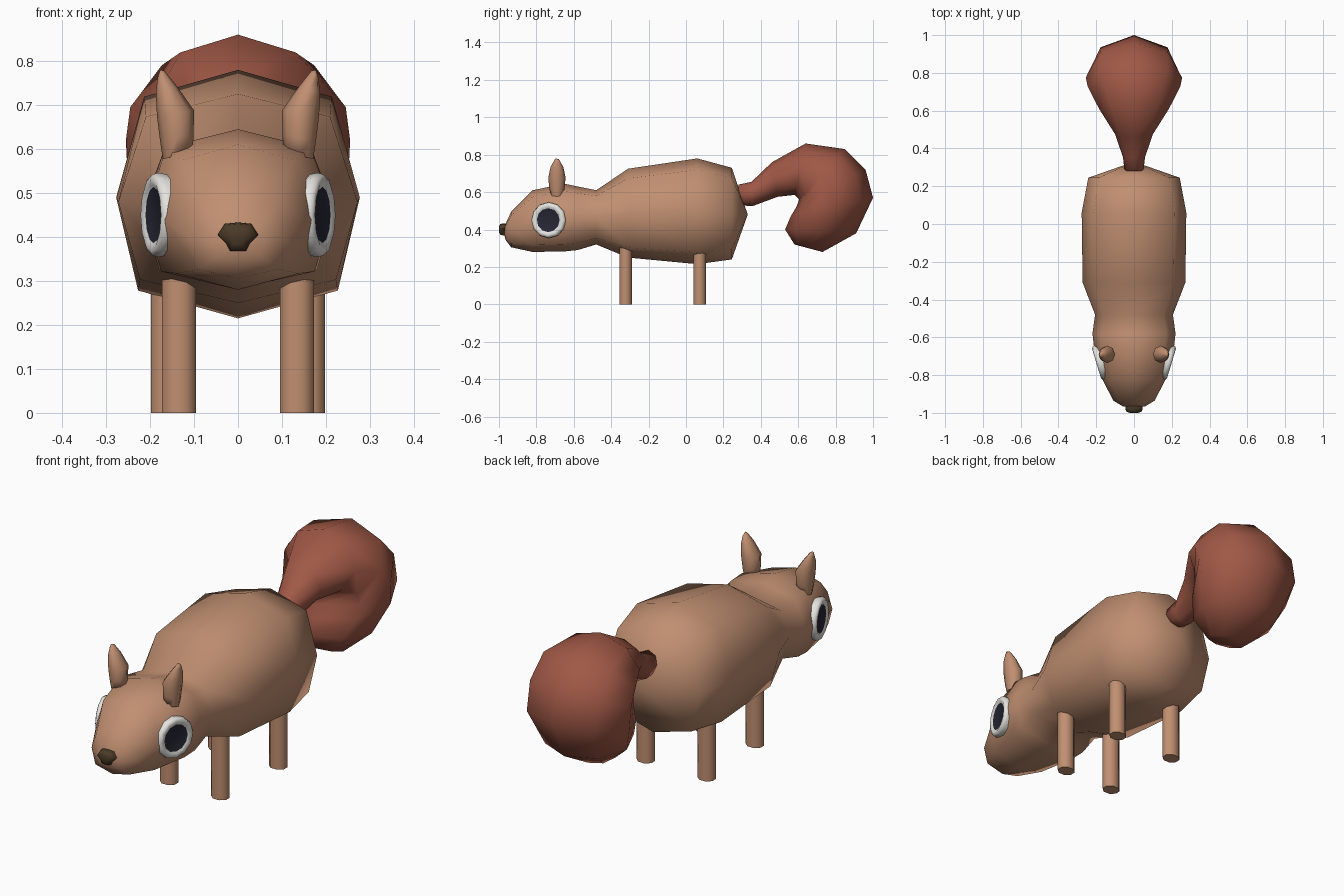
import bpy, bmesh, math
from mathutils import Vector

if "Cube" in bpy.data.objects:
    bpy.data.objects.remove(bpy.data.objects["Cube"])


def material(name, rgb):
    m = bpy.data.materials.new(name)
    m.diffuse_color = (*rgb, 1)
    m.use_nodes = True
    m.node_tree.nodes["Principled BSDF"].inputs["Base Color"].default_value = m.diffuse_color
    return m


TAN = material("tan_fur", (0.53, 0.275, 0.165))
RUST = material("rust_fur", (0.352, 0.098, 0.061))
WHITE = material("eye_white", (0.78, 0.77, 0.73))
NAVY = material("dark_navy", (0.02, 0.02, 0.035))
BROWN = material("dark_brown", (0.07, 0.042, 0.02))


def loft(name, rings, mats, angle=70, start=None, end=None, band_mat=None):
    """Skin a list of point rings; ends close to a pole point or a flat cap."""
    bm = bmesh.new()
    loops = [[bm.verts.new(p) for p in r] for r in rings]
    n = len(loops[0])
    for k, (a, b) in enumerate(zip(loops, loops[1:])):
        for i in range(n):
            j = (i + 1) % n
            f = bm.faces.new((a[i], a[j], b[j], b[i]))
            f.material_index = band_mat(k) if band_mat else 0
    for loop, pole in ((loops[0], start), (loops[-1], end)):
        if pole is None:
            f = bm.faces.new(loop)
            if band_mat and loop is loops[-1]:
                f.material_index = band_mat(len(loops) - 1)
        else:
            p = bm.verts.new(pole)
            for i in range(n):
                bm.faces.new((loop[i], loop[(i + 1) % n], p))
    bmesh.ops.recalc_face_normals(bm, faces=bm.faces)
    me = bpy.data.meshes.new(name)
    bm.to_mesh(me)
    bm.free()
    for m in mats:
        me.materials.append(m)
    ob = bpy.data.objects.new(name, me)
    bpy.context.collection.objects.link(ob)
    bpy.context.view_layer.objects.active = ob
    ob.select_set(True)
    bpy.ops.object.shade_smooth_by_angle(angle=math.radians(angle))
    ob.select_set(False)
    return ob


def oval(c, u, v, n=8, turn=0.0):
    """Ring of n points around c with half-axes u and v."""
    c, u, v = Vector(c), Vector(u), Vector(v)
    return [c + u * math.cos(t) + v * math.sin(t)
            for t in (2 * math.pi * i / n + turn for i in range(n))]


# Body and head: one loft along y (y, top, middle, bottom, half width)
SHAPE = [(0, 1), (.77, .79), (1, 0), (.82, -.77), (0, -1),
         (-.82, -.77), (-1, 0), (-.77, .79)]
sections = [(-.965, .43, .39, .345, .06), (-.935, .495, .40, .305, .11),
            (-.82, .61, .44, .28, .168), (-.65, .645, .45, .283, .212),
            (-.58, .63, .46, .29, .22), (-.48, .61, .47, .32, .206),
            (-.31, .725, .48, .25, .272), (.06, .78, .49, .215, .277),
            (.245, .73, .48, .24, .242)]
body_rings = [[(sx * w, y, m + sz * (t - m if sz > 0 else m - b))
               for sx, sz in SHAPE] for y, t, m, b, w in sections]
loft("body_and_head", body_rings, [TAN], 75,
     start=(0, -.975, .39), end=(0, .33, .48))

# Tail: loft between outer and inner curve points (y, z, y, z, half width)
tail = [(.28, .64, .28, .53, .05), (.35, .655, .355, .525, .058),
        (.46, .76, .49, .575, .10), (.64, .86, .58, .585, .185),
        (.85, .83, .605, .56, .245), (.96, .72, .59, .52, .255),
        (1.0, .57, .56, .47, .25), (.91, .38, .53, .40, .195),
        (.73, .28, .58, .32, .09)]
tail_rings = [oval((0, (a + c) / 2, (b + d) / 2),
                   (0, (a - c) / 2, (b - d) / 2), (w, 0, 0))
              for a, b, c, d, w in tail]
loft("tail", tail_rings, [RUST], 100)

# Nose: small tapered triangle, wider at the top
NOSE = [(0, .433), (.03, .43), (.046, .405), (.026, .384), (.018, .368),
        (-.018, .368), (-.026, .384), (-.046, .405), (-.03, .43)]
loft("nose", [[(x * s, y, .402 + (z - .402) * s) for x, z in NOSE]
              for y, s in ((-.95, .9), (-.975, 1), (-.992, .9), (-1.0, .5))],
     [BROWN], 60)

for side, tag in ((1, "right"), (-1, "left")):
    # Legs
    for part, x, y in (("front_leg", .134, -.323), ("rear_leg", .159, .073)):
        loft(f"{part}_{tag}",
             [oval((side * x, y, z), (.042, 0, 0), (0, .036, 0),
                   turn=math.pi / 8) for z in (0, .32)], [TAN], 50)

    # Ears leaning outward to a point
    ear = [(.137, .585, .034, .034), (.139, .625, .038, .042),
           (.142, .68, .042, .046), (.163, .735, .024, .034),
           (.175, .77, .008, .014)]
    loft(f"ear_{tag}",
         [oval((side * x, -.69, z), (rx, 0, -side * .008), (0, ry, 0))
          for x, z, rx, ry in ear], [TAN], 80,
         end=(side * .177, -.695, .78))

    # Eyes: raised white rim around a dark pupil
    normal = Vector((side * .956, -.29, 0))
    along = Vector((side * .29, .956, 0))
    centre = Vector((side * .186, -.735, .45))
    rim = [(.088, -.05), (.096, -.004), (.092, .008), (.08, .013),
           (.068, .008), (.064, .006)]
    loft(f"eye_{tag}",
         [oval(centre + normal * d, along * r, (0, 0, r), 12)
          for r, d in rim], [WHITE, NAVY], 60,
         band_mat=lambda k: 1 if k >= 5 else 0)
